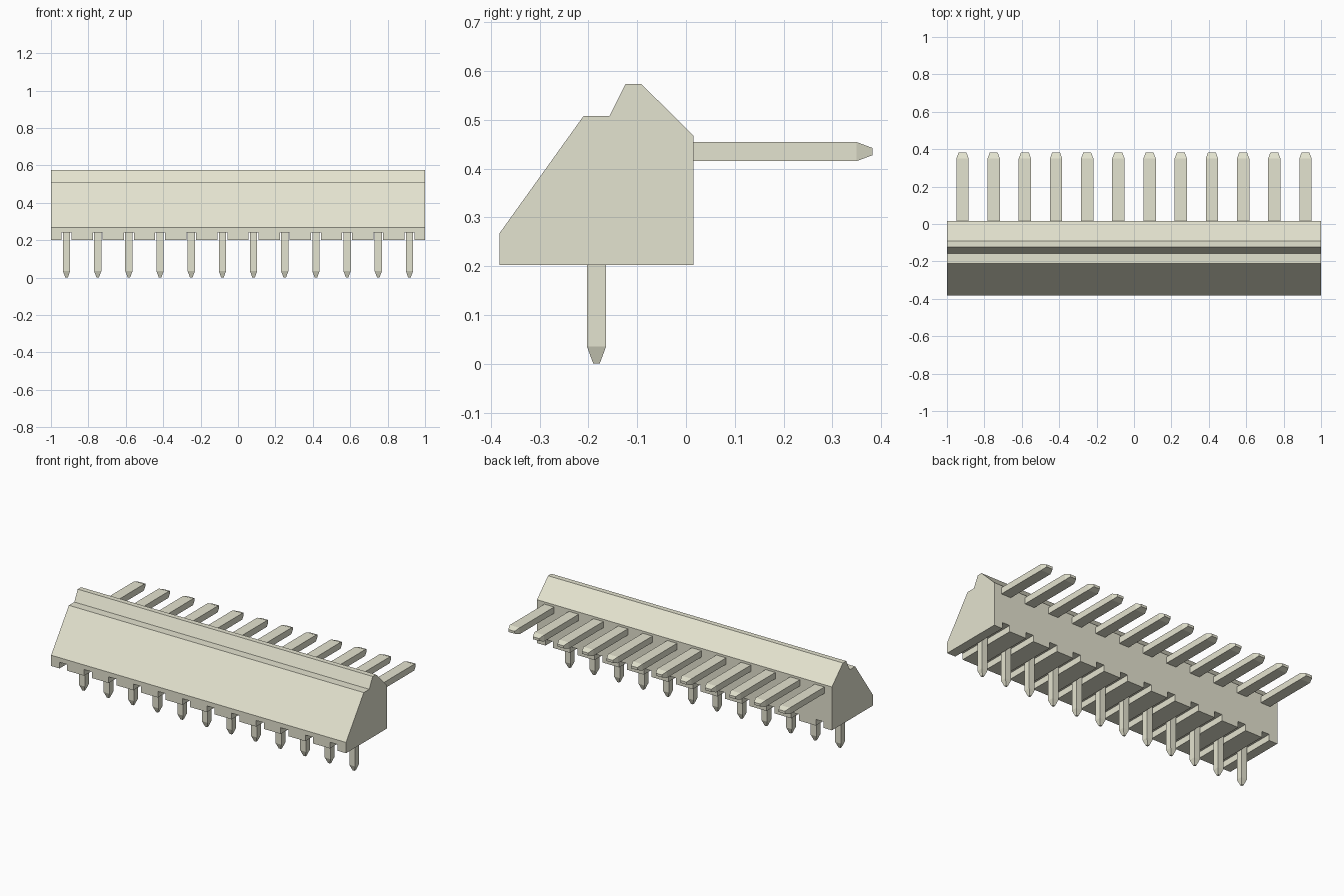
import bpy, bmesh
from mathutils import Vector

cube = bpy.data.objects.get("Cube")
if cube:
    bpy.data.objects.remove(cube, do_unlink=True)

PINS = 12
PITCH = 2 / PINS
PIN_X = [(i - (PINS - 1) / 2) * PITCH for i in range(PINS)]

mat = bpy.data.materials.new("warm off-white")
mat.use_nodes = True
COLOUR = (0.777, 0.769, 0.626, 1)
mat.diffuse_color = COLOUR
mat.node_tree.nodes["Principled BSDF"].inputs["Base Color"].default_value = COLOUR


def make_object(name, bm):
    bmesh.ops.recalc_face_normals(bm, faces=bm.faces)
    mesh = bpy.data.meshes.new(name)
    bm.to_mesh(mesh)
    bm.free()
    mesh.materials.append(mat)
    obj = bpy.data.objects.new(name, mesh)
    bpy.context.collection.objects.link(obj)
    return obj


def loft(bm, rings):
    """Closed solid through rings of equal point count."""
    loops = [[bm.verts.new(p) for p in ring] for ring in rings]
    n = len(loops[0])
    for a, b in zip(loops, loops[1:]):
        for i in range(n):
            j = (i + 1) % n
            bm.faces.new((a[i], a[j], b[j], b[i]))
    bm.faces.new(loops[0])
    bm.faces.new(loops[-1])


def rect(centre, u, v):
    """Rectangle with half-extent vectors u and v."""
    c, u, v = Vector(centre), Vector(u), Vector(v)
    return [c - u - v, c + u - v, c + u + v, c - u + v]


# Housing: side profile (y, z) extruded along x
profile = [(-0.382, 0.202), (0.015, 0.202), (0.015, 0.468), (-0.092, 0.574),
           (-0.124, 0.574), (-0.157, 0.508), (-0.21, 0.508), (-0.382, 0.268)]
bm = bmesh.new()
loft(bm, [[(x, y, z) for y, z in profile] for x in (-1, 1)])
housing = make_object("housing", bm)

# Grooves across the underside, one per pin
bm = bmesh.new()
for x in PIN_X:
    loft(bm, [rect((x, y, 0.19), (0.026, 0, 0), (0, 0, 0.05)) for y in (-0.5, 0.1)])
cutter = make_object("groove_cutter", bm)
cutter.hide_render = True
mod = housing.modifiers.new("grooves", 'BOOLEAN')
mod.operation = 'DIFFERENCE'
mod.solver = 'EXACT'
mod.object = cutter
bpy.context.view_layer.objects.active = housing
bpy.ops.object.modifier_apply(modifier=mod.name)
bpy.data.objects.remove(cutter, do_unlink=True)

# Pins: a flat contact blade at the back and a square solder tail below
for i, x in enumerate(PIN_X, 1):
    bm = bmesh.new()
    loft(bm, [rect((x, y, 0.435), (w, 0, 0), (0, 0, h))
              for y, w, h in ((0.0, 0.033, 0.0195), (0.35, 0.033, 0.0195), (0.382, 0.021, 0.0075))])
    make_object(f"contact_blade_{i}", bm)

    bm = bmesh.new()
    loft(bm, [rect((x, -0.1835, z), (w, 0, 0), (0, w, 0))
              for z, w in ((0.245, 0.0195), (0.035, 0.0195), (0.0, 0.0065))])
    make_object(f"solder_tail_{i}", bm)
